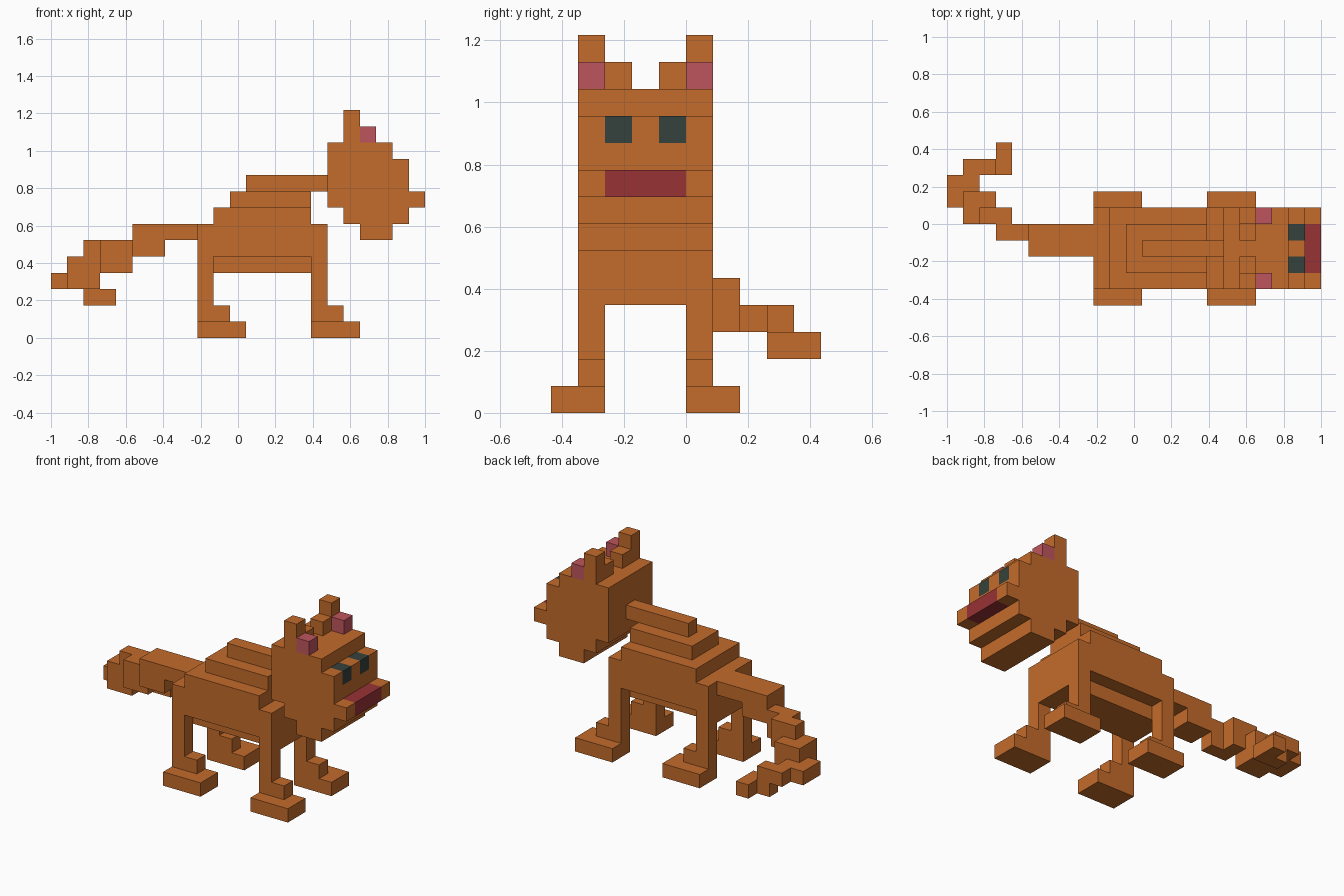
import bpy, bmesh
from mathutils import Matrix, Vector

if "Cube" in bpy.data.objects:
    bpy.data.objects.remove(bpy.data.objects["Cube"])

U = 2 / 23                      # size of one block; layout below is in blocks
ORIGIN = Vector((-1, -5 * U, 0))
MID = 3.5                       # y of the body's mirror plane, in blocks


def material(name, rgb):
    m = bpy.data.materials.new(name)
    m.diffuse_color = (*rgb, 1)
    m.use_nodes = True
    m.node_tree.nodes["Principled BSDF"].inputs["Base Color"].default_value = m.diffuse_color
    return m


FUR = material("orange fur", (0.552, 0.147, 0.024))
PINK = material("inner ear pink", (0.515, 0.091, 0.107))
RED = material("mouth red", (0.314, 0.032, 0.036))
DARK = material("eye dark green", (0.036, 0.053, 0.045))


def blocks(name, boxes, mat=FUR, mirror=False):
    """One object from boxes given as (x0, x1, y0, y1, z0, z1) in blocks."""
    boxes = list(boxes)
    if mirror:
        boxes += [(a, b, 2 * MID - d, 2 * MID - c, e, f) for a, b, c, d, e, f in boxes]
    bm = bmesh.new()
    for x0, x1, y0, y1, z0, z1 in boxes:
        centre = ORIGIN + Vector((x0 + x1, y0 + y1, z0 + z1)) * U / 2
        size = Vector((x1 - x0, y1 - y0, z1 - z0)) * U
        bmesh.ops.create_cube(bm, size=1, matrix=Matrix.LocRotScale(centre, None, size))
    mesh = bpy.data.meshes.new(name)
    bm.to_mesh(mesh)
    bm.free()
    mesh.materials.append(mat)
    obj = bpy.data.objects.new(name, mesh)
    bpy.context.collection.objects.link(obj)
    return obj


# Torso with a narrower belly and a stepped back
blocks("torso", [(9, 17, 1, 6, 5, 7), (9, 17, 2, 5, 4, 5)])
blocks("stepped_back", [(10, 16, 1, 6, 7, 8), (11, 16, 2, 5, 8, 9), (12, 17, 3, 4, 9, 10)])

# Legs: post, ankle step and wide paw, mirrored left to right
for name, x in (("back", 9), ("front", 16)):
    blocks(name + "_legs", [(x, x + 1, 1, 2, 1, 5), (x + 1, x + 2, 1, 2, 1, 2)], mirror=True)
    blocks(name + "_paws", [(x, x + 3, 0, 2, 0, 1)], mirror=True)

# Head: full-width tiers, leaving room for mouth and eyes
blocks("head", [
    (19, 21, 1, 6, 6, 7),
    (18, 22, 1, 6, 7, 8),
    (17, 22, 1, 6, 8, 10),
    (17, 21, 1, 6, 10, 12),
])
blocks("cheeks", [(22, 23, 1, 2, 8, 9), (21, 22, 1, 2, 10, 11)], mirror=True)
blocks("nose_bridge", [(21, 22, 3, 4, 10, 11)])
blocks("mouth", [(22, 23, 2, 5, 8, 9)], RED)
blocks("eyes", [(21, 22, 2, 3, 10, 11)], DARK, mirror=True)

# Ears with pink insides
blocks("ears", [(18, 19, 1, 2, 12, 14), (18, 19, 2, 3, 12, 13)], mirror=True)
blocks("inner_ears", [(19, 20, 1, 2, 12, 13)], PINK, mirror=True)

# Tail curling down and round to the back
blocks("tail_base", [(5, 9, 3, 5, 6, 7), (5, 7, 3, 5, 5, 6)])
blocks("tail_middle", [(3, 5, 4, 5, 4, 6), (2, 4, 5, 6, 5, 6), (3, 4, 5, 6, 4, 5), (1, 3, 5, 7, 3, 5)])
blocks("tail_tip", [
    (0, 2, 7, 8, 3, 4), (0, 1, 6, 7, 3, 4),
    (1, 3, 8, 9, 3, 4),
    (2, 4, 8, 9, 2, 3), (3, 4, 9, 10, 2, 3),
])
